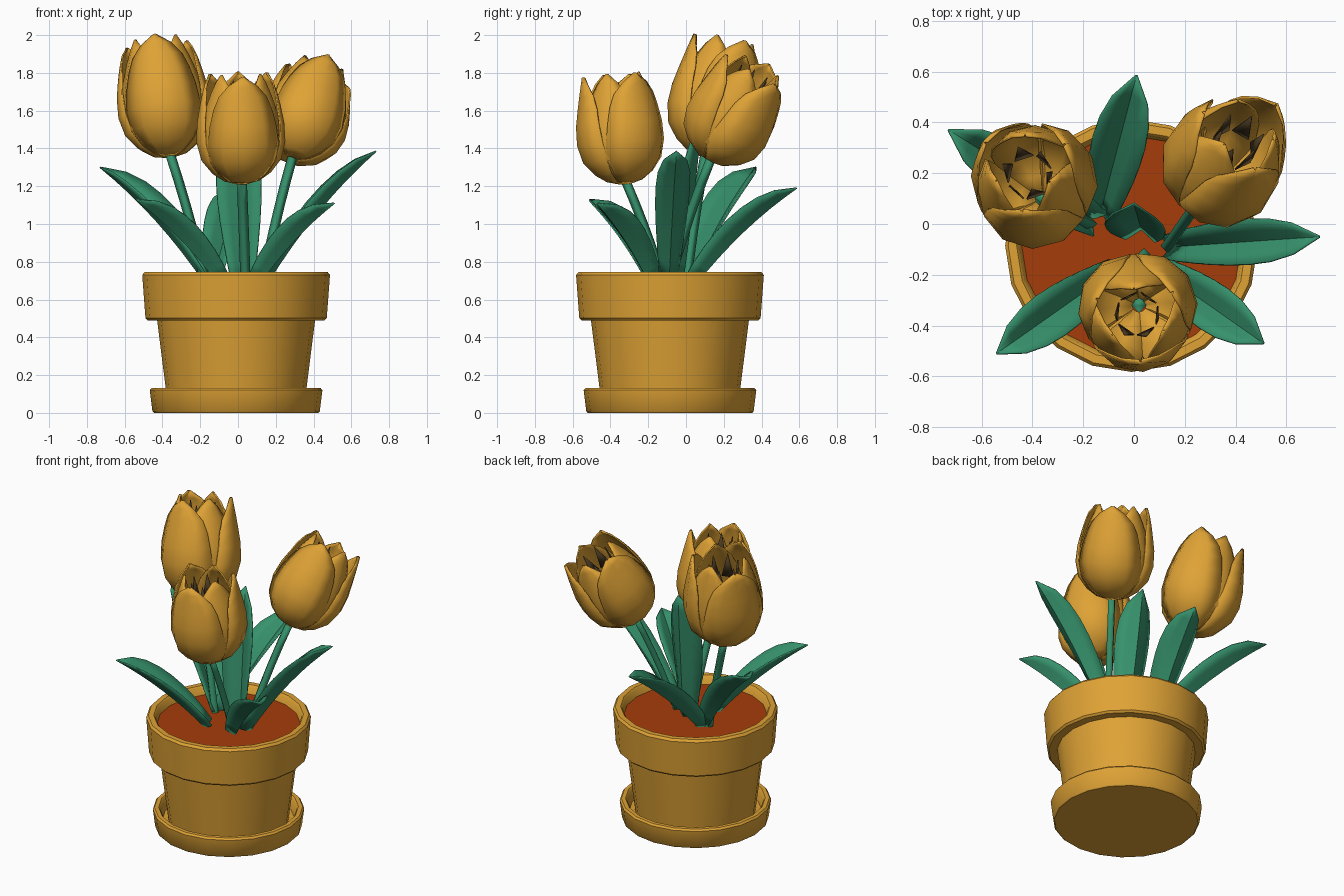
import bpy, bmesh, math
from mathutils import Vector

if "Cube" in bpy.data.objects:
    bpy.data.objects.remove(bpy.data.objects["Cube"])


def material(name, rgb):
    m = bpy.data.materials.new(name)
    m.diffuse_color = (*rgb, 1)
    m.use_nodes = True
    m.node_tree.nodes["Principled BSDF"].inputs["Base Color"].default_value = m.diffuse_color
    return m


ORANGE = material("warm orange", (0.74, 0.365, 0.036))
GREEN = material("leaf green", (0.037, 0.285, 0.15))
SOIL = material("red brown soil", (0.38, 0.045, 0.003))
DARK = material("dark brown", (0.07, 0.042, 0.016))
POT = Vector((-0.01, -0.085, 0))


def finish(name, bm, mat, angle=40, thick=0):
    bmesh.ops.remove_doubles(bm, verts=bm.verts, dist=0.0005)
    bmesh.ops.recalc_face_normals(bm, faces=bm.faces)
    me = bpy.data.meshes.new(name)
    bm.to_mesh(me)
    bm.free()
    me.materials.append(mat)
    ob = bpy.data.objects.new(name, me)
    bpy.context.collection.objects.link(ob)
    if thick:
        s = ob.modifiers.new("thickness", 'SOLIDIFY')
        s.thickness, s.offset = thick, 0
    bpy.ops.object.select_all(action='DESELECT')
    ob.select_set(True)
    bpy.context.view_layer.objects.active = ob
    bpy.ops.object.shade_smooth_by_angle(angle=math.radians(angle))
    return ob


def grid(bm, rows, closed=False):
    """Skin rows of points with quads."""
    vs = [[bm.verts.new(p) for p in r] for r in rows]
    n = len(rows[0])
    for a, b in zip(vs, vs[1:]):
        for i in range(n if closed else n - 1):
            j = (i + 1) % n
            bm.faces.new((a[i], a[j], b[j], b[i]))
    return vs


def lathe(name, profile, mat, sides=20):
    bm = bmesh.new()
    rows = [[POT + Vector((r * math.cos(t), r * math.sin(t), z))
             for t in (2 * math.pi * i / sides for i in range(sides))] for r, z in profile]
    vs = grid(bm, rows, True)
    bm.faces.new(vs[0])
    bm.faces.new(vs[-1])
    return finish(name, bm, mat)


def lerp_table(tab, v):
    for (a, x), (b, y) in zip(tab, tab[1:]):
        if v <= b:
            return x + (y - x) * (v - a) / (b - a)
    return tab[-1][1]


def bezier(a, b, c, t):
    return a * (1 - t) ** 2 + b * 2 * t * (1 - t) + c * t * t


# Saucer, pot and soil
lathe("saucer", [(.435, 0), (.443, .008), (.457, .12), (.447, .132), (.422, .132),
                 (.412, .12), (.40, .05)], ORANGE)
lathe("pot", [(.362, .045), (.418, .49), (.468, .49), (.48, .502), (.497, .73), (.485, .745),
              (.452, .745), (.442, .735), (.425, .66)], ORANGE)
lathe("soil", [(.425, .67), (.432, .69)], SOIL)


# Stems: square tubes on a gentle curve
def stem(name, base, top, radius=0.027):
    base, top = Vector(base), Vector(top)
    mid = Vector((base.x * .6 + top.x * .4, base.y * .6 + top.y * .4, (base.z + top.z) / 2))
    bm = bmesh.new()
    rows = []
    for k in range(6):
        p = bezier(base, mid, top, k / 5)
        rows.append([p + Vector((math.cos(a), math.sin(a), 0)) * radius
                     for a in (i * math.pi / 2 for i in range(4))])
    vs = grid(bm, rows, True)
    bm.faces.new(vs[-1])
    finish(name, bm, GREEN, 100)


# Flowers: outer and inner ring of three cupped petals, and a dark spiky heart
RADIUS = [(0, .03), (.03, .095), (.10, .155), (.22, .212), (.38, .236), (.55, .233),
          (.75, .212), (.9, .193), (1, .18)]
SPAN = [(0, 1.15), (.2, 1.1), (.45, 1.0), (.7, .88), (.82, .74), (.92, .45), (1, .04)]


def flower(name, base, top, phase, size):
    base, axis = Vector(base), Vector(top) - Vector(base)
    length = axis.length
    turn = Vector((0, 0, 1)).rotation_difference(axis)

    def place(r, ang, z):
        return base + turn @ Vector((r * math.cos(ang) * size, r * math.sin(ang) * size, z))

    bm = bmesh.new()
    for ring, (scale, close, tall) in enumerate([(1.0, 0.0, .98), (.94, .28, .99)]):
        for k in range(3):
            mid = math.radians(phase + 120 * k + 60 * ring)
            rows = []
            for v in (0, .03, .10, .22, .38, .55, .70, .82, .92, 1):
                r = lerp_table(RADIUS, v) * scale * (1 - close * v ** 3)
                half = math.radians(56) * lerp_table(SPAN, v)
                rows.append([place(r * (1 - .07 * u * u), mid + half * u, v * length * tall)
                             for u in (-1, -.5, 0, .5, 1)])
            grid(bm, rows)
    finish(name + "_petals", bm, ORANGE, 50, 0.008)

    bm = bmesh.new()
    for k in range(6):
        a = math.radians(phase + 60 * k + 20)
        bm.faces.new([bm.verts.new(p) for p in (
            place(.085, a - .45, length * .65), place(.085, a + .45, length * .65),
            place(.085, a, length * .92))])
    finish(name + "_stamens", bm, DARK, 40, 0.006)


for name, root, base, top, phase, size in [
        ("left_flower", (-.17, .0, .68), (-.36, .10, 1.36), (-.435, .23, 1.98), -92, 1.05),
        ("front_flower", (.04, -.12, .68), (.02, -.32, 1.215), (.01, -.37, 1.80), -85, 1.0),
        ("right_flower", (.13, -.09, .68), (.285, .13, 1.345), (.44, .38, 1.835), -80, 1.02)]:
    stem(name + "_stem", root, Vector(base) + (Vector(top) - Vector(base)) * .03)
    flower(name, base, top, phase, size)


# Leaves: nearly straight blades, folded up in a deep V along the midrib, blunt towards the tip
WIDTH = [(0, .5), (.2, .72), (.45, .95), (.65, 1), (.8, .9), (.92, .55), (1, .02)]


def leaf(name, base, tip, half, side=None, bend=.45, rise=.6, fold=1.1):
    base, tip = Vector(base), Vector(tip)
    ctrl = base.lerp(tip, bend)
    ctrl.z = base.z + (tip.z - base.z) * rise
    across = Vector(side) if side else (tip - base).cross(Vector((0, 0, 1)))
    across.normalize()
    bm = bmesh.new()
    rows = []
    for k in range(9):
        t = k / 8
        p = bezier(base, ctrl, tip, t)
        tangent = (ctrl - base).lerp(tip - ctrl, t).normalized()
        up = across.cross(tangent).normalized()
        w = half * lerp_table(WIDTH, t)
        lift = fold * (1 - .45 * t)
        rows.append([p + across * w * u + up * w * lift * abs(u) for u in (-1, -.5, 0, .5, 1)])
    grid(bm, rows)
    finish(name, bm, GREEN, 30, 0.008)


leaf("back_leaf", (-.13, .05, .68), (.01, .585, 1.19), .105)
leaf("left_back_leaf", (-.17, .02, .68), (-.73, .37, 1.30), .105)
leaf("right_leaf", (.15, -.09, .68), (.73, -.05, 1.385), .09)
leaf("front_left_leaf", (-.1, -.2, .68), (-.54, -.51, 1.13), .095)
leaf("front_right_leaf", (.11, -.19, .68), (.51, -.47, 1.11), .095)
leaf("tall_centre_leaf", (.03, -.02, .68), (0, .08, 1.54), .12, side=(1, -.1, 0),
     bend=.6, rise=.5, fold=.75)
